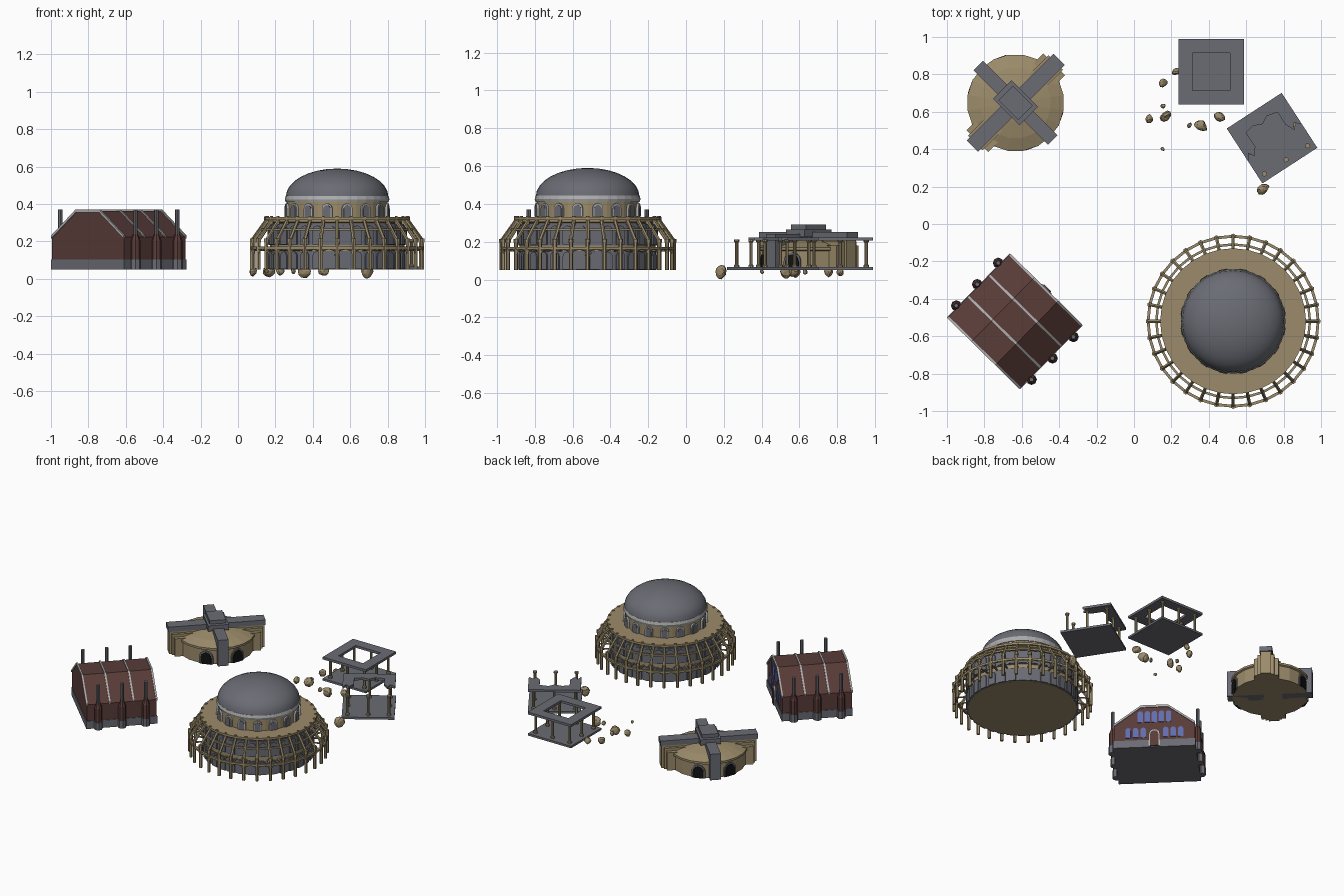
import bpy, bmesh, random
from math import pi, sin, cos, radians
from mathutils import Matrix, Vector, noise

if "Cube" in bpy.data.objects:
    bpy.data.objects.remove(bpy.data.objects["Cube"])

random.seed(4)
T = lambda x, y, z=0: Matrix.Translation((x, y, z))
R = lambda a: Matrix.Rotation(a, 4, 'Z')


def colour(name, c):
    m = bpy.data.materials.new(name)
    m.diffuse_color = (*c, 1)
    m.use_nodes = True
    m.node_tree.nodes["Principled BSDF"].inputs["Base Color"].default_value = m.diffuse_color
    return m


TAN = colour("sandstone", (.33, .26, .145))
GREY = colour("slate", (.145, .15, .175))
PALE = colour("pale_trim", (.42, .42, .42))
RED = colour("brick", (.10, .045, .04))
BLUE = colour("window_blue", (.12, .15, .42))
DARK = colour("opening", (.006, .006, .006))


def finish(bm, name, mat, M=Matrix(), smooth=False):
    bmesh.ops.recalc_face_normals(bm, faces=bm.faces)
    me = bpy.data.meshes.new(name)
    bm.to_mesh(me)
    bm.free()
    me.materials.append(mat)
    o = bpy.data.objects.new(name, me)
    o.matrix_world = M
    bpy.context.collection.objects.link(o)
    if smooth:
        bpy.context.view_layer.objects.active = o
        o.select_set(True)
        bpy.ops.object.shade_smooth_by_angle(angle=radians(35))
        o.select_set(False)
    return o


def box(bm, x0, x1, y0, y1, z0, z1, M=Matrix()):
    S = Matrix.Diagonal((x1 - x0, y1 - y0, z1 - z0, 1))
    bmesh.ops.create_cube(bm, size=1, matrix=M @ T((x0+x1)/2, (y0+y1)/2, (z0+z1)/2) @ S)


def extrude(bm, pts, vec, M=Matrix()):
    # closed outline pushed along a vector
    a = [bm.verts.new(M @ Vector(p)) for p in pts]
    b = [bm.verts.new(M @ (Vector(p) + Vector(vec))) for p in pts]
    bm.faces.new(a)
    bm.faces.new(b[::-1])
    for i in range(len(a)):
        j = (i + 1) % len(a)
        bm.faces.new((a[i], b[i], b[j], a[j]))


def arch(bm, w, h, t, M, n=6):
    r = w / 2
    pts = [(-r, -t/2, 0), (r, -t/2, 0)]
    pts += [(r*cos(pi*i/n), -t/2, h - r + r*sin(pi*i/n)) for i in range(n + 1)]
    extrude(bm, pts, (0, t, 0), M)


def lathe(bm, prof, n, M=Matrix(), closed=False):
    rings = []
    for r, z in prof:
        if r < 1e-5:
            rings.append([bm.verts.new(M @ Vector((0, 0, z)))] * n)
        else:
            rings.append([bm.verts.new(M @ Vector((r*cos(2*pi*i/n), r*sin(2*pi*i/n), z))) for i in range(n)])
    pairs = list(zip(rings, rings[1:])) + ([(rings[-1], rings[0])] if closed else [])
    for a, b in pairs:
        for i in range(n):
            j = (i + 1) % n
            bm.faces.new(list(dict.fromkeys((a[i], a[j], b[j], b[i]))))


def rod(bm, p, q, r, n=6):
    p, q = Vector(p), Vector(q)
    M = T(*((p + q) / 2)) @ (q - p).to_track_quat('Z', 'Y').to_matrix().to_4x4()
    bmesh.ops.create_cone(bm, cap_ends=True, segments=n, radius1=r, radius2=r, depth=(q - p).length, matrix=M)


def ring(bm, r0, r1, z0, z1, n=32):
    lathe(bm, [(r0, z0), (r1, z0), (r1, z1), (r0, z1)], n, closed=True)


# ---- domed rotunda ----
D = T(.53, -.52)
N = 32
bm = bmesh.new()
lathe(bm, [(0, .05), (.36, .05), (.36, .30), (.375, .305), (.375, .33), (.27, .33), (.27, .415), (0, .415)], 32)
finish(bm, "rotunda_body", TAN, D)
bm = bmesh.new()
ring(bm, .35, .366, .052, .15)
ring(bm, .35, .366, .18, .295)
finish(bm, "rotunda_wall_tiers", GREY, D)
bm, arches, frames = bmesh.new(), bmesh.new(), bmesh.new()
for i in range(N):
    a = 2 * pi * (i + .5) / N
    arch(bm, .05, .095, .012, R(a) @ T(.366, 0, .052) @ R(pi/2))
    arch(bm, .05, .10, .012, R(a) @ T(.366, 0, .185) @ R(pi/2))
finish(bm, "rotunda_wall_arches", GREY, D)
bm = bmesh.new()
for i in range(16):
    M = R(2 * pi * (i + .5) / 16)
    arch(frames, .056, .072, .02, M @ T(.27, 0, .332) @ R(pi/2))
    arch(arches, .04, .062, .024, M @ T(.271, 0, .332) @ R(pi/2))
finish(frames, "drum_arch_frames", PALE, D)
finish(arches, "drum_arch_windows", GREY, D)
# freestanding colonnade with raking ribs
for i in range(N):
    a = 2 * pi * i / N
    P = lambda r, z: (r*cos(a), r*sin(a), z)
    rod(bm, P(.455, .05), P(.455, .21), .011)
    rod(bm, P(.455, .205), P(.38, .31), .010)
    rod(bm, P(.455, .155), P(.355, .155), .006)
    rod(bm, P(.38, .29), P(.38, .335), .009)
    bmesh.ops.create_cone(bm, cap_ends=True, segments=6, radius1=.014, radius2=.014, depth=.02,
                          matrix=T(*P(.455, .205)))
    b = a + 2 * pi / N      # arch joining neighbouring columns
    p, q = Vector(P(.455, .13)), Vector((.455*cos(b), .455*sin(b), .13))
    pts = [p.lerp(q, (1 - cos(pi*k/4)) / 2) + Vector((0, 0, .034*sin(pi*k/4))) for k in range(5)]
    for s, e in zip(pts, pts[1:]):
        rod(bm, s, e, .006, 4)
ring(bm, .447, .462, .158, .172)
ring(bm, .404, .417, .258, .27)
ring(bm, .365, .39, .315, .33)
finish(bm, "rotunda_colonnade", TAN, D)
bm = bmesh.new()
lathe(bm, [(0, .41), (.275, .41), (.28, .425), (.275, .443), (0, .443)], 32)
finish(bm, "dome_cornice", PALE, D)
bm = bmesh.new()
lathe(bm, [(.274*cos(k*pi/16), .44 + .15*sin(k*pi/16)) for k in range(8)] + [(0, .59)], 32)
finish(bm, "dome", GREY, D, True)

# ---- brick hall ----
H = T(-.637, -.52) @ R(radians(45.5))
L, W = .235, .27


def gable(bm, x0, x1, grow, base):
    w, g = W + grow, grow
    prof = [(w, base), (w, .225 + g), (.09, .362 + g), (-.09, .362 + g), (-w, .225 + g), (-w, base)]
    extrude(bm, [(x0, y, z) for y, z in prof], (x1 - x0, 0, 0))


bm = bmesh.new()
gable(bm, -L, L, 0, .10)
# wall piers carrying the chimneys
for x in (-.16, 0, .16):
    for s in (-1, 1):
        lathe(bm, [(0, .1), (.026, .1), (.026, .205), (.013, .24), (0, .24)], 8, T(x, s*(W + .012)))
finish(bm, "hall_walls_and_roof", RED, H)
bm = bmesh.new()
box(bm, -L - .004, L + .004, -W - .004, W + .004, .05, .105)
for x in (-.16, 0, .16):
    for s in (-1, 1):
        M = T(x, s*(W + .012))
        lathe(bm, [(0, .05), (.029, .05), (.029, .105), (0, .105)], 8, M)
        lathe(bm, [(0, .23), (.012, .23), (.012, .37), (0, .37)], 8, M)
finish(bm, "hall_plinth_and_chimneys", GREY, H)
bm = bmesh.new()
for x in (-L, -.08, .08, L):
    for (y0, z0), (y1, z1) in (((W, .225), (.09, .362)), ((.09, .362), (-.09, .362)), ((-.09, .362), (-W, .225))):
        prof = [(x - .006, y0, z0 - .008), (x - .006, y1, z1 - .008), (x - .006, y1, z1 + .008), (x - .006, y0, z0 + .008)]
        extrude(bm, prof, (.012, 0, 0))
finish(bm, "hall_roof_bands", PALE, H)
bm = bmesh.new()
for k in range(3):
    for s in (-1, 1):
        arch(bm, .036, .075, .01, T(L, s*(.075 + .05*k), .125) @ R(pi/2))
for k in range(5):
    arch(bm, .036, .085, .01, T(L, (k - 2)*.047, .24) @ R(pi/2))
finish(bm, "hall_windows", BLUE, H)
bm = bmesh.new()
arch(bm, .075, .13, .02, T(L, 0, .055) @ R(pi/2))
finish(bm, "hall_door_surround", PALE, H)
bm = bmesh.new()
arch(bm, .055, .115, .03, T(L, 0, .055) @ R(pi/2))
finish(bm, "hall_door", RED, H)

# ---- round house crossed by two walls ----
C = T(-.633, .648) @ R(radians(45))
bm = bmesh.new()
lathe(bm, [(0, .05), (.25, .05), (.25, .15), (.26, .155), (.26, .17), (.19, .195), (.1, .213), (0, .22)], 20)
box(bm, -.305, .305, -.055, .055, .05, .20)
box(bm, -.29, .29, -.082, .082, .05, .18)
box(bm, -.32, .32, -.035, .035, .05, .22)
finish(bm, "round_house_body", TAN, C)
bm = bmesh.new()
box(bm, -.328, .328, -.042, .042, .215, .25)
box(bm, -.036, .036, -.282, .282, .05, .24)
box(bm, -.07, .07, -.1, .1, .225, .265)
box(bm, -.055, .055, -.075, .075, .26, .29)
finish(bm, "round_house_cross_walls", GREY, C)
bm, frames = bmesh.new(), bmesh.new()
for c in (90, 270):
    for s in (-1, 1):
        M = R(radians(c + 25*s)) @ T(.248, 0, .05) @ R(pi/2)
        arch(frames, .095, .095, .012, M)
        arch(bm, .075, .083, .02, M)
finish(frames, "round_house_door_frames", GREY, C)
finish(bm, "round_house_doorways", DARK, C)

# ---- ruined pavilions ----
A = T(.412, .815)
B = T(.738, .459) @ R(radians(33))
h, k = .175, .1
for tag, M in (("square", A), ("broken", B)):
    bm = bmesh.new()
    box(bm, -h, h, -h, h, .05, .065)
    finish(bm, tag + "_pavilion_floor", GREY, M)
    bm = bmesh.new()
    for x in (-1, 0, 1):
        for y in (-1, 0, 1):
            if x or y:
                lathe(bm, [(0, .06), (.014, .06), (.014, .075), (.009, .08), (.009, .195), (.014, .2), (.014, .212), (0, .212)],
                      8, M=T(x*.138, y*.138))
    finish(bm, tag + "_pavilion_columns", TAN, M)
# square roof frame with an open middle
bm = bmesh.new()
for i in range(4):
    M = R(i*pi/2)
    box(bm, -h, k, -h, -k, .205, .222, M)
finish(bm, "square_pavilion_roof", GREY, A)
# surviving roof piece with ragged ends
bm = bmesh.new()
out = [(-h, h), (h, h), (h, -.02), (.14, .005), (.125, -.03), (k, .02), (k, k), (.04, .115), (0, .09),
       (-.05, .11), (-k, k), (-k, .01), (-.13, -.03), (-.15, 0), (-h, -.04)]
extrude(bm, [(x, y, .205) for x, y in out], (0, 0, .017))
finish(bm, "broken_pavilion_roof", GREY, B)

# ---- fallen stones ----
rocks = [(.155, .755, .026), (.225, .815, .024), (.08, .56, .026), (.17, .578, .034), (.155, .63, .016),
         (.295, .527, .016), (.355, .525, .038), (.46, .572, .03), (.153, .402, .012), (.69, .187, .036)]
for i, (x, y, r) in enumerate(rocks):
    bm = bmesh.new()
    bmesh.ops.create_icosphere(bm, subdivisions=2, radius=r)
    for v in bm.verts:
        v.co *= .95 + .35 * noise.noise(v.co / r * .9 + Vector((i*3.1, 1.7, .4)))
        v.co.y *= .8
    z = .042 - min(v.co.z for v in bm.verts) * .0
    finish(bm, "fallen_stone_%d" % i, TAN, T(x, y, z) @ R(random.uniform(0, 3)))
